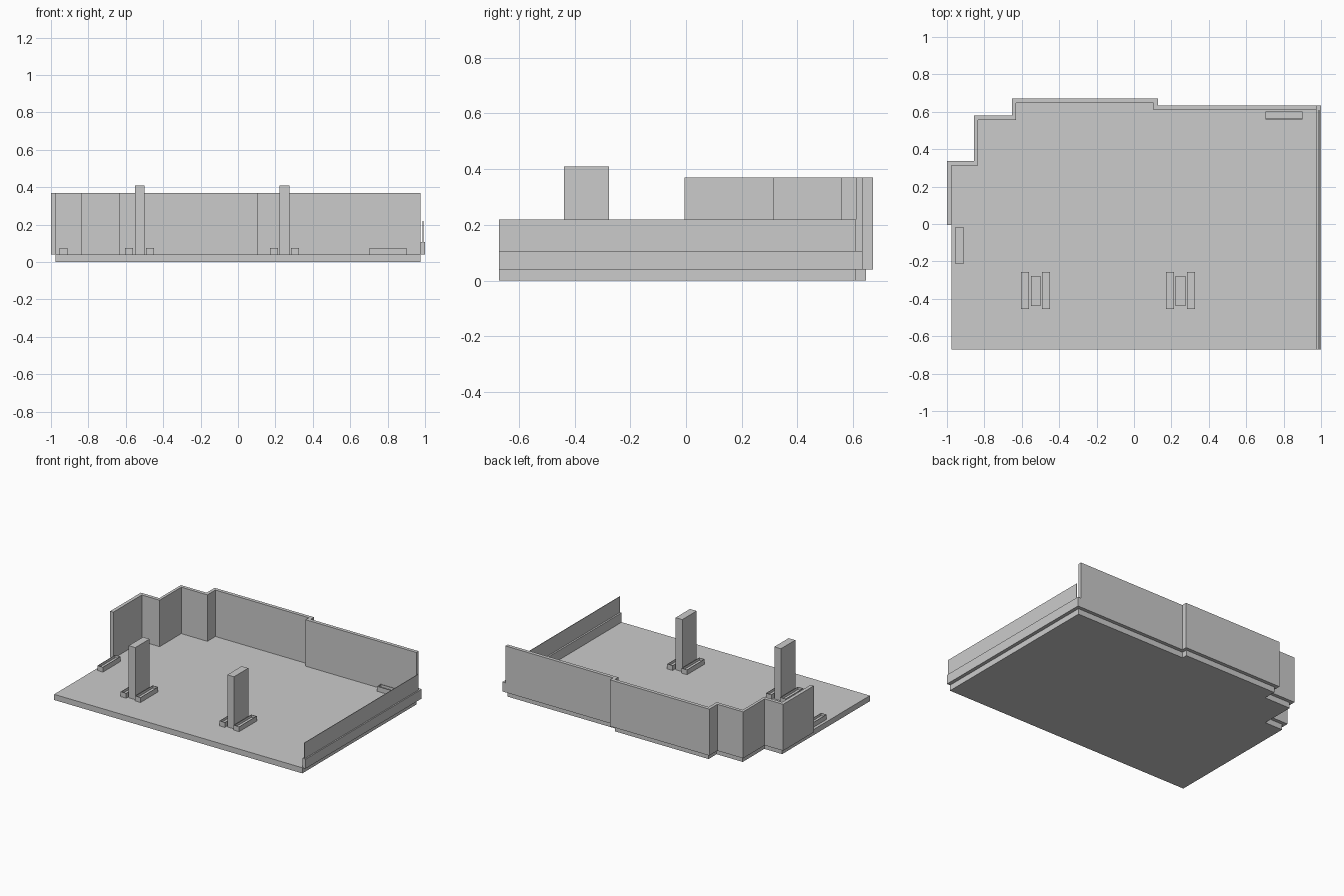
import bpy, bmesh

if "Cube" in bpy.data.objects:
    bpy.data.objects.remove(bpy.data.objects["Cube"])

SLAB_TOP = 0.04


def prism(name, outline, z0, z1):
    """Extrude a flat outline from z0 to z1."""
    bm = bmesh.new()
    face = bm.faces.new([bm.verts.new((x, y, z0)) for x, y in outline])
    ext = bmesh.ops.extrude_face_region(bm, geom=[face])
    verts = [g for g in ext["geom"] if isinstance(g, bmesh.types.BMVert)]
    bmesh.ops.translate(bm, verts=verts, vec=(0, 0, z1 - z0))
    bmesh.ops.recalc_face_normals(bm, faces=bm.faces[:])
    mesh = bpy.data.meshes.new(name)
    bm.to_mesh(mesh)
    bm.free()
    obj = bpy.data.objects.new(name, mesh)
    bpy.context.collection.objects.link(obj)
    return obj


def box(name, x0, x1, y0, y1, z0, z1):
    return prism(name, [(x0, y0), (x1, y0), (x1, y1), (x0, y1)], z0, z1)


def planter(name, x0, x1, y0, y1):
    """Shallow box with a thin rim and a recessed top."""
    obj = box(name, x0, x1, y0, y1, SLAB_TOP, 0.075)
    bm = bmesh.new()
    bm.from_mesh(obj.data)
    top = max(bm.faces, key=lambda f: f.calc_center_median().z)
    bmesh.ops.inset_region(bm, faces=[top], thickness=0.004)
    inner = bmesh.ops.extrude_face_region(bm, geom=[top])
    verts = [g for g in inner["geom"] if isinstance(g, bmesh.types.BMVert)]
    bmesh.ops.translate(bm, verts=verts, vec=(0, 0, -0.018))
    if top.is_valid:
        bmesh.ops.delete(bm, geom=[top], context='FACES_ONLY')
    bmesh.ops.recalc_face_normals(bm, faces=bm.faces[:])
    bm.to_mesh(obj.data)
    bm.free()
    return obj


# Inner and outer lines of the stepped wall
inner = [(-0.835, 0.313), (-0.835, 0.556), (-0.63, 0.556), (-0.63, 0.646),
         (0.105, 0.646), (0.105, 0.609), (0.975, 0.609)]
outer = [(-0.855, 0.338), (-0.855, 0.58), (-0.653, 0.58), (-0.653, 0.671),
         (0.128, 0.671), (0.128, 0.634), (0.975, 0.634)]

# Floor slab follows the inner wall line
prism("floor_slab", [(0.975, -0.671), (-0.975, -0.671), (-0.975, 0.313)] + inner,
      0, SLAB_TOP)

# Stepped wall along the left and back
prism("stepped_wall",
      [(-0.975, -0.006), (-0.975, 0.313)] + inner
      + outer[::-1] + [(-1.0, 0.338), (-1.0, -0.006)], SLAB_TOP, 0.37)

# Low kerb and thin screen on the right
box("low_kerb", 0.975, 1.0, -0.671, 0.634, SLAB_TOP, 0.107)
box("thin_screen", 0.987, 0.991, -0.671, 0.609, 0.107, 0.22)

# Pillars, each with a planter on both sides
for i, x in enumerate((-0.526, 0.249), 1):
    box(f"pillar_{i}", x - 0.026, x + 0.026, -0.438, -0.277, SLAB_TOP, 0.41)
    planter(f"pillar_planter_left_{i}", x - 0.078, x - 0.035, -0.454, -0.256)
    planter(f"pillar_planter_right_{i}", x + 0.035, x + 0.078, -0.454, -0.256)

# Planters beside the left and back walls
planter("left_planter", -0.955, -0.912, -0.214, -0.015)
planter("back_planter", 0.702, 0.901, 0.56, 0.601)
